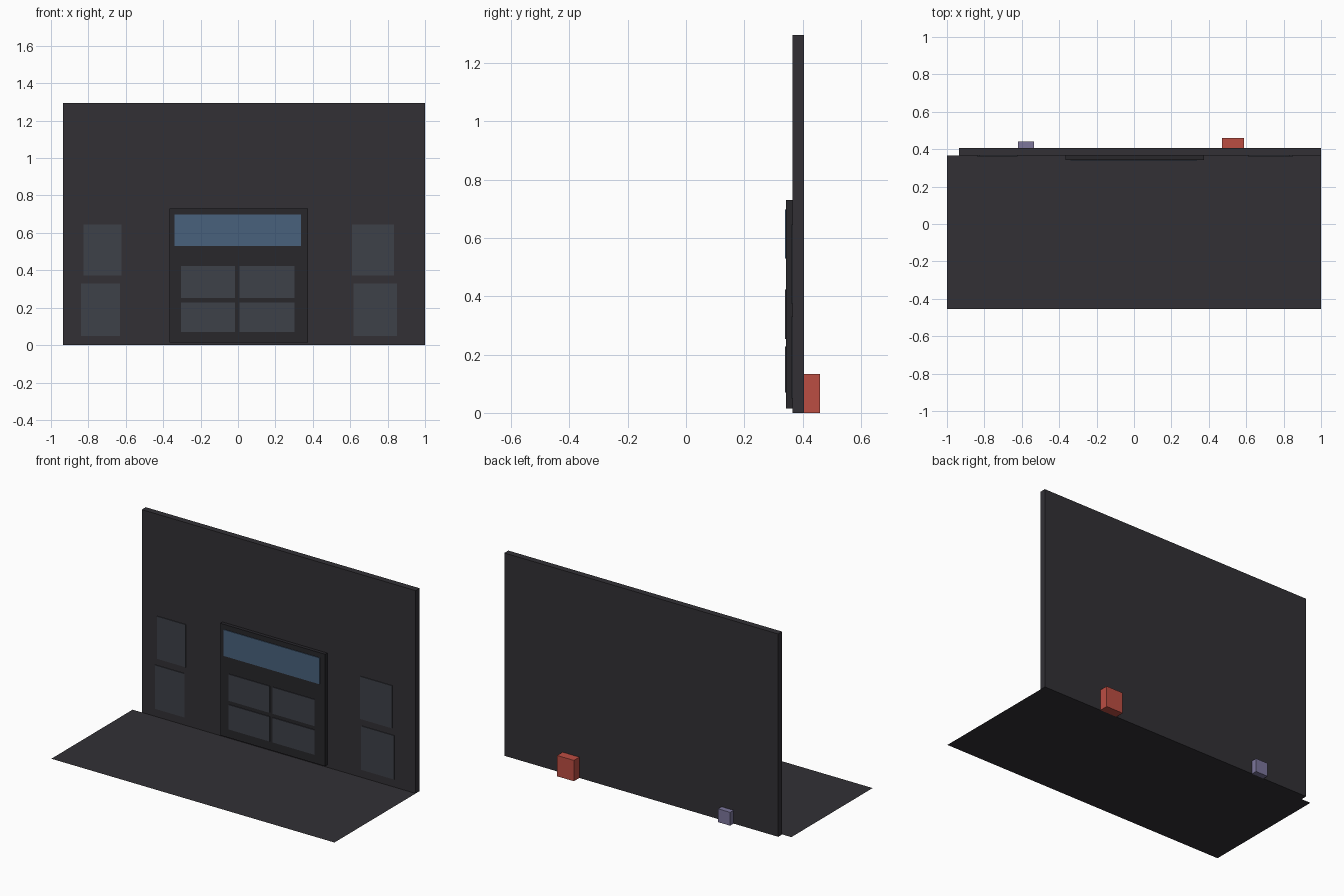
import bpy

if "Cube" in bpy.data.objects:
    bpy.data.objects.remove(bpy.data.objects["Cube"])


def material(name, color):
    m = bpy.data.materials.new(name)
    m.diffuse_color = (*color, 1)
    m.use_nodes = True
    m.node_tree.nodes["Principled BSDF"].inputs["Base Color"].default_value = m.diffuse_color
    return m


CHARCOAL = material("charcoal", (0.032, 0.030, 0.036))
FRAME = material("frame_dark", (0.021, 0.020, 0.024))
GLASS = material("smoked_glass", (0.048, 0.052, 0.065))
BLUE = material("blue_glass", (0.065, 0.12, 0.20))
RED = material("red", (0.50, 0.075, 0.055))
LILAC = material("lilac", (0.20, 0.18, 0.33))


def box(name, x, y, z, mat):
    """Box spanning the given (min, max) range on each axis."""
    spans = (x, y, z)
    bpy.ops.mesh.primitive_cube_add(size=1, location=[(a + b) / 2 for a, b in spans])
    ob = bpy.context.object
    ob.name = name
    ob.scale = [b - a for a, b in spans]
    bpy.ops.object.transform_apply(location=False, rotation=False, scale=True)
    ob.data.materials.append(mat)
    return ob


# Pavement: a single flat sheet in front of the wall
bpy.ops.mesh.primitive_plane_add(size=1, location=(0, -0.045, 0))
pavement = bpy.context.object
pavement.name = "pavement"
pavement.scale = (2, 0.82, 1)
bpy.ops.object.transform_apply(location=False, rotation=False, scale=True)
pavement.data.materials.append(CHARCOAL)

# Facade wall
box("wall", (-0.935, 1.0), (0.365, 0.405), (0, 1.295), CHARCOAL)

# Side windows, set barely proud of the wall
for name, x, z in [
    ("window_left_upper", (-0.825, -0.622), (0.373, 0.645)),
    ("window_left_lower", (-0.84, -0.632), (0.05, 0.33)),
    ("window_right_upper", (0.61, 0.835), (0.373, 0.645)),
    ("window_right_lower", (0.617, 0.85), (0.05, 0.33)),
]:
    box(name, x, (0.361, 0.37), z, GLASS)

# Central door slab with transom and four panes
box("door_frame", (-0.365, 0.375), (0.343, 0.367), (0.015, 0.73), FRAME)
box("transom", (-0.34, 0.338), (0.339, 0.347), (0.53, 0.698), BLUE)
for row, z in (("upper", (0.253, 0.423)), ("lower", (0.07, 0.228))):
    for side, x in (("left", (-0.305, -0.015)), ("right", (0.008, 0.302))):
        box(f"door_pane_{row}_{side}", x, (0.339, 0.347), z, GLASS)

# Utility boxes on the back
box("red_box", (0.47, 0.588), (0.405, 0.46), (0, 0.133), RED)
box("lilac_box", (-0.62, -0.535), (0.405, 0.44), (0, 0.085), LILAC)
